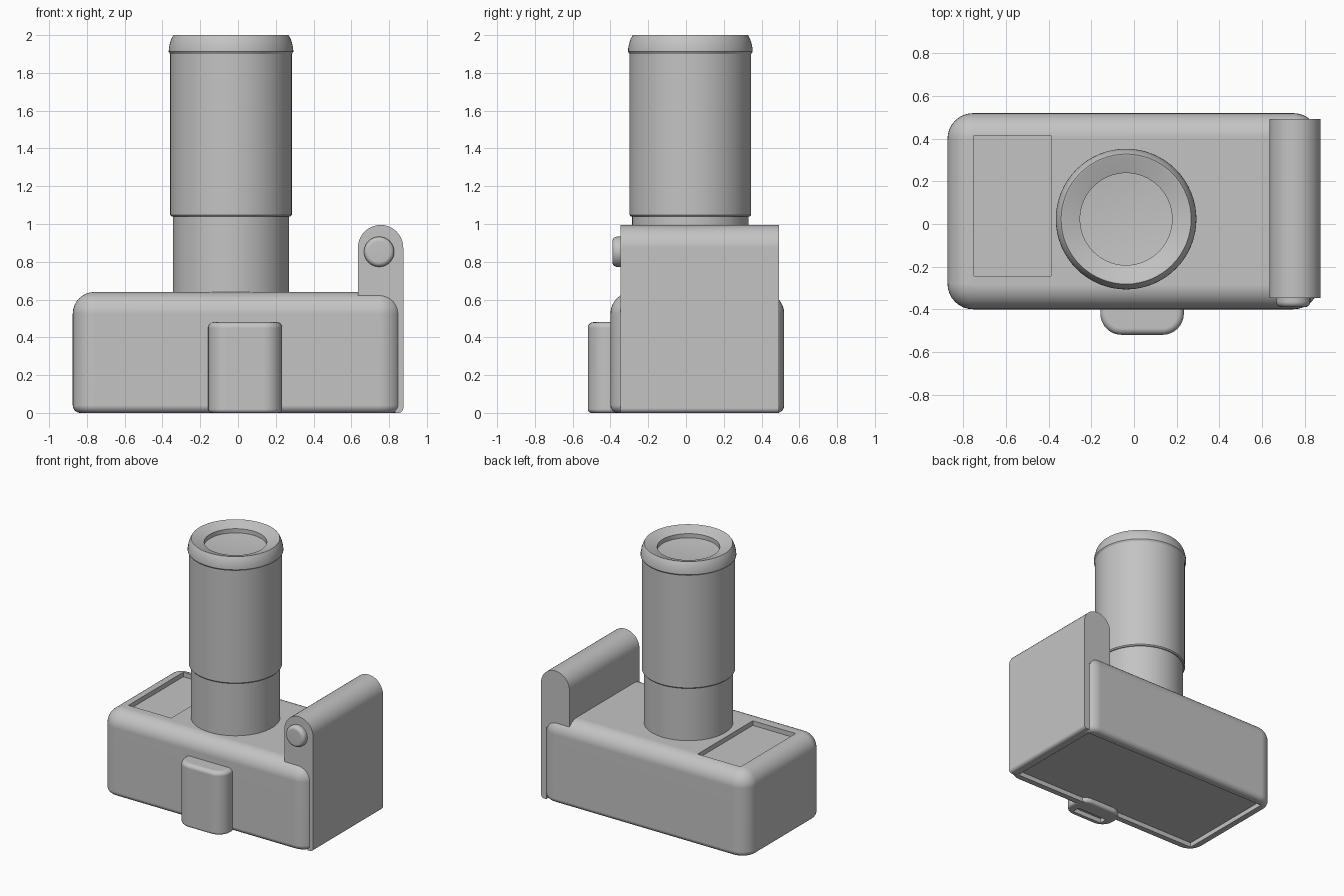
import bpy, bmesh, math
from mathutils import Vector

default = bpy.data.objects.get("Cube")
if default:
    bpy.data.objects.remove(default, do_unlink=True)

grey = bpy.data.materials.new("plain_grey")
grey.use_nodes = True
COLOUR = (0.55, 0.55, 0.55, 1)
grey.diffuse_color = COLOUR
grey.node_tree.nodes["Principled BSDF"].inputs["Base Color"].default_value = COLOUR


def make_object(name, bm):
    bmesh.ops.recalc_face_normals(bm, faces=bm.faces)
    mesh = bpy.data.meshes.new(name)
    bm.to_mesh(mesh)
    bm.free()
    mesh.materials.append(grey)
    obj = bpy.data.objects.new(name, mesh)
    bpy.context.collection.objects.link(obj)
    return obj


def box_mesh(low, high):
    bm = bmesh.new()
    bmesh.ops.create_cube(bm, size=1)
    low, high = Vector(low), Vector(high)
    for v in bm.verts:
        v.co = (low + high) / 2 + v.co * (high - low)
    return bm


def bevel_where(bm, rule, radius, segments):
    edges = [e for e in bm.edges if rule(*[v.co for v in e.verts])]
    bmesh.ops.bevel(bm, geom=edges, offset=radius, segments=segments,
                    profile=0.5, affect='EDGES', clamp_overlap=True)


def rounded_box(name, low, high, side_radius, top_radius, bottom_radius):
    """Box with its own radius for upright, top and bottom edges."""
    bm = box_mesh(low, high)
    bevel_where(bm, lambda a, b: abs(a.z - b.z) > 0.1, side_radius, 8)
    for level, radius in ((high[2], top_radius), (low[2], bottom_radius)):
        bevel_where(bm, lambda a, b: max(abs(a.z - level), abs(b.z - level)) < 1e-4,
                    radius, 8)
    return make_object(name, bm)


def cut_box(target, low, high):
    cutter = make_object("recess_cutter", box_mesh(low, high))
    cutter.hide_render = True
    mod = target.modifiers.new("recess", 'BOOLEAN')
    mod.operation, mod.solver, mod.object = 'DIFFERENCE', 'EXACT', cutter
    bpy.context.view_layer.objects.active = target
    bpy.ops.object.modifier_apply(modifier=mod.name)
    bpy.data.objects.remove(cutter, do_unlink=True)


def lathe(name, profile, centre, steps=64):
    """Spin a radius/height profile around z."""
    bm = bmesh.new()
    verts = [bm.verts.new((r, 0, z)) for r, z in profile]
    edges = [bm.edges.new(pair) for pair in zip(verts, verts[1:])]
    bmesh.ops.spin(bm, geom=verts + edges, cent=(0, 0, 0), axis=(0, 0, 1),
                   angle=math.tau, steps=steps)
    bmesh.ops.remove_doubles(bm, verts=bm.verts, dist=1e-4)
    obj = make_object(name, bm)
    obj.location = centre
    return obj


def arc(cx, cz, radius, start, end, steps):
    angles = [math.radians(start + (end - start) * i / steps) for i in range(steps + 1)]
    return [(cx + radius * math.cos(a), cz + radius * math.sin(a)) for a in angles]


# Main body with a shallow tray on top and a sunken underside
body = rounded_box("body", (-0.875, -0.4, 0), (0.868, 0.52, 0.64), 0.12, 0.115, 0.04)
cut_box(body, (-0.75, -0.245, 0.605), (-0.39, 0.415, 0.8))
cut_box(body, (-0.805, -0.33, -0.1), (0.8, 0.45, 0.035))

# Front grip block
grip = rounded_box("front_grip", (-0.158, -0.52, 0), (0.234, -0.3, 0.48), 0.1, 0.03, 0.02)
cut_box(grip, (-0.09, -0.48, -0.1), (0.165, -0.42, 0.035))

# Side panel: round-topped head above the body, thin leg down its side
outline = arc(0.755, 0.875, 0.12, 0, 180, 20)
outline += [(0.635, 0.55), (0.83, 0.55), (0.83, 0)]
outline += arc(0.85, 0.025, 0.025, -90, 0, 5)
bm = bmesh.new()
face = bm.faces.new([bm.verts.new((x, -0.348, z)) for x, z in outline])
sweep = bmesh.ops.extrude_face_region(bm, geom=[face])
for item in sweep["geom"]:
    if isinstance(item, bmesh.types.BMVert):
        item.co.y = 0.492
panel = make_object("side_panel", bm)

# Round button on the panel
button_profile = [(0, 0), (0.08, 0)] + arc(0.055, 0.03, 0.025, 0, 90, 5) + [(0, 0.055)]
button = lathe("panel_button", button_profile, (0.747, -0.335, 0.853), 40)
button.rotation_euler.x = math.pi / 2

# Barrel: narrow neck, wide sleeve, flared collar and dished end glass
AXIS = (-0.037, 0.023, 0)
neck = lathe("barrel_neck", [(0, 0.5), (0.308, 0.5), (0.308, 1.06), (0, 1.06)], AXIS)
sleeve = lathe("barrel_sleeve", [
    (0, 1.04), (0.315, 1.04), (0.322, 1.048), (0.322, 1.9), (0.33, 1.912),
    (0.329, 1.93), (0.324, 1.955), (0.316, 1.98), (0.305, 2.0), (0.298, 2.0),
    (0.216, 1.97), (0.216, 1.925), (0, 1.925)], AXIS)
glass = lathe("end_glass", [
    (0.216, 1.938), (0.16, 1.933), (0.1, 1.929), (0, 1.927)], AXIS)
for poly in glass.data.polygons:
    if poly.normal.z < 0:
        poly.flip()

# Smooth shading with crisp corners
for obj in (body, grip, panel, button, neck, sleeve, glass):
    bpy.ops.object.select_all(action='DESELECT')
    obj.select_set(True)
    bpy.context.view_layer.objects.active = obj
    bpy.ops.object.shade_smooth_by_angle(angle=math.radians(30))
    weighted = obj.modifiers.new("weighted_normals", 'WEIGHTED_NORMAL')
    weighted.keep_sharp = True
